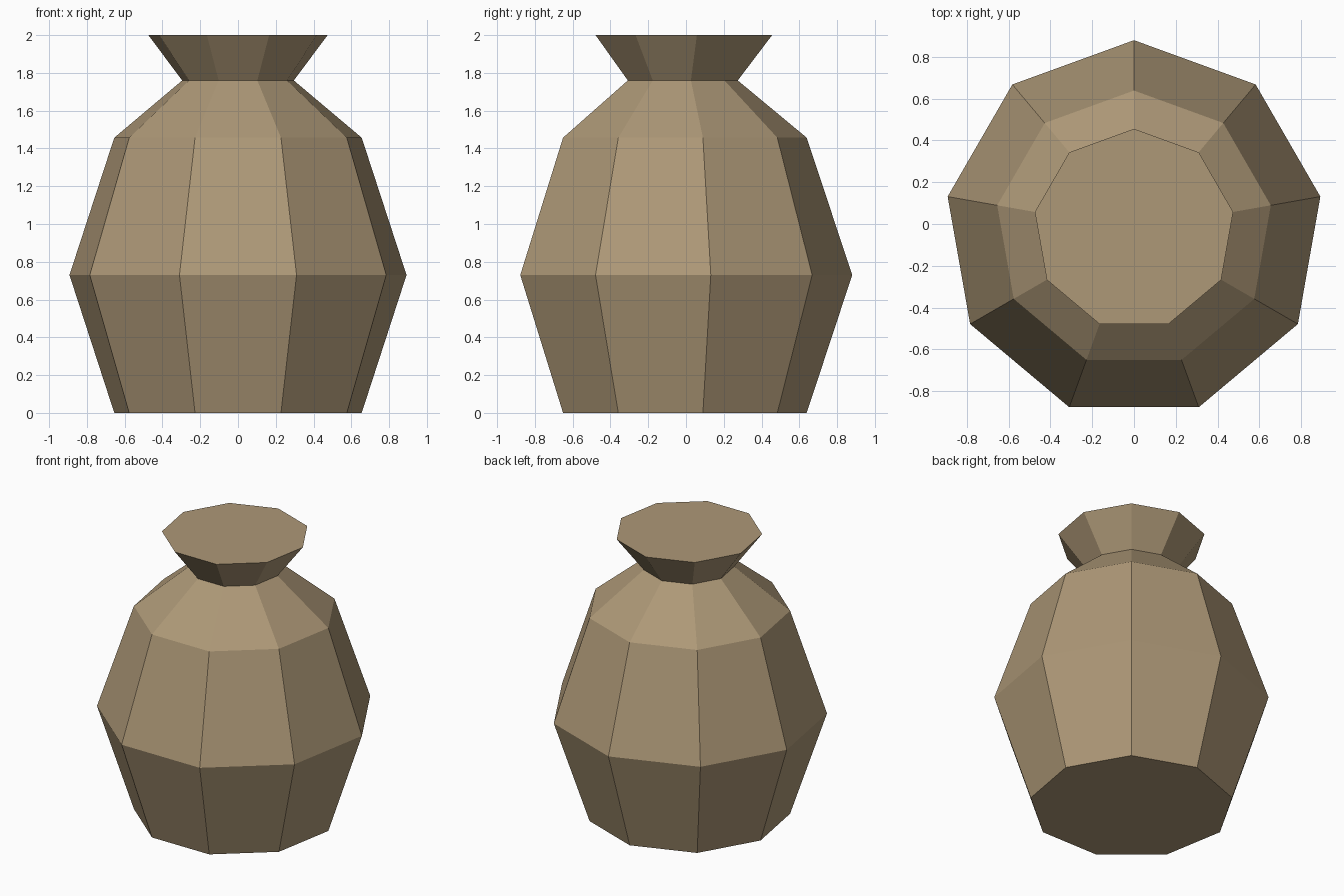
import bpy
import bmesh
import math

default_cube = bpy.data.objects.get("Cube")
if default_cube:
    bpy.data.objects.remove(default_cube, do_unlink=True)

SIDES = 9
CENTRE_Y = -0.026

# Single clay colour
clay = bpy.data.materials.new("tan_clay")
clay.use_nodes = True
colour = (0.42, 0.315, 0.185, 1.0)
clay.diffuse_color = colour
clay.node_tree.nodes["Principled BSDF"].inputs["Base Color"].default_value = colour


def lathe(name, profile, material):
    """Closed faceted solid from (radius, height) pairs, a corner facing the back."""
    bm = bmesh.new()
    rings = []
    for radius, z in profile:
        angles = [math.pi / 2 + math.tau * i / SIDES for i in range(SIDES)]
        rings.append([bm.verts.new((radius * math.cos(a),
                                    CENTRE_Y + radius * math.sin(a), z))
                      for a in angles])
    for low, high in zip(rings, rings[1:]):
        for i in range(SIDES):
            j = (i + 1) % SIDES
            bm.faces.new((low[i], low[j], high[j], high[i]))
    bm.faces.new(rings[0][::-1])
    bm.faces.new(rings[-1])
    bmesh.ops.recalc_face_normals(bm, faces=bm.faces)
    mesh = bpy.data.meshes.new(name)
    bm.to_mesh(mesh)
    bm.free()
    mesh.materials.append(material)
    obj = bpy.data.objects.new(name, mesh)
    bpy.context.collection.objects.link(obj)
    return obj


# Pot: base, belly, shoulder, neck and flared closed rim
lathe("clay_pot", [(0.665, 0.0), (0.906, 0.73), (0.665, 1.457),
                   (0.30, 1.76), (0.482, 2.0)], clay)
